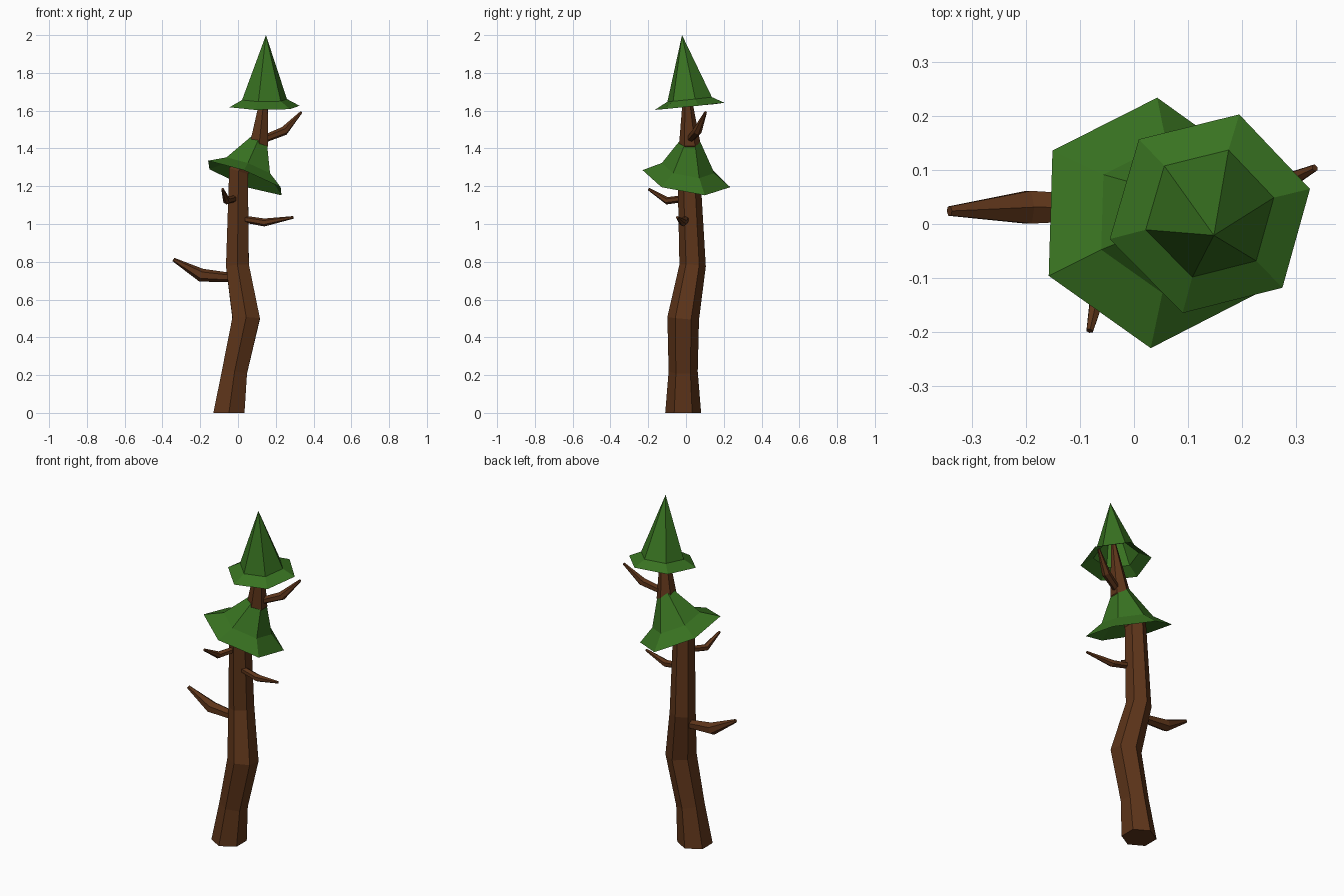
import bpy, bmesh, math
from mathutils import Vector

if "Cube" in bpy.data.objects:
    bpy.data.objects.remove(bpy.data.objects["Cube"])


def material(name, rgb):
    m = bpy.data.materials.new(name)
    m.diffuse_color = (*rgb, 1)
    m.use_nodes = True
    m.node_tree.nodes["Principled BSDF"].inputs["Base Color"].default_value = m.diffuse_color
    return m


bark = material("bark", (0.11, 0.035, 0.01))
needles = material("needles", (0.04, 0.17, 0.015))


def finish(name, bm, mat):
    bmesh.ops.recalc_face_normals(bm, faces=bm.faces)
    me = bpy.data.meshes.new(name)
    bm.to_mesh(me)
    bm.free()
    me.materials.append(mat)
    ob = bpy.data.objects.new(name, me)
    bpy.context.collection.objects.link(ob)
    return ob


def bridge(bm, a, b):
    n = len(a)
    for i in range(n):
        bm.faces.new((a[i], a[(i + 1) % n], b[(i + 1) % n], b[i]))


def tube(name, stations, ref, mat, start_dir=None):
    """Six-sided tapered tube through (x, y, z, radius) stations."""
    pts = [Vector(s[:3]) for s in stations]
    bm = bmesh.new()
    rings = []
    for i, p in enumerate(pts):
        t = Vector()
        if i > 0:
            t += (p - pts[i - 1]).normalized()
        if i < len(pts) - 1:
            t += (pts[i + 1] - p).normalized()
        if i == 0 and start_dir:
            t = Vector(start_dir)
        t.normalize()
        v = Vector(ref)
        v = (v - t * v.dot(t)).normalized()
        u = v.cross(t)
        r = stations[i][3]
        rings.append([bm.verts.new(p + r * (math.cos(a) * v + math.sin(a) * u))
                      for a in (k * math.pi / 3 for k in range(6))])
    for a, b in zip(rings, rings[1:]):
        bridge(bm, a, b)
    bm.faces.new(rings[0])
    bm.faces.new(rings[-1])
    return finish(name, bm, mat)


def foliage(name, rim, centre, inner, shift, apex, mat):
    """Open six-sided flared cone: rim, smaller inner ring, apex."""
    bm = bmesh.new()
    c = Vector(centre)
    outer = [bm.verts.new(p) for p in rim]
    ring = [bm.verts.new(c + (Vector(p) - c) * inner + Vector(shift)) for p in rim]
    tip = bm.verts.new(apex)
    bridge(bm, outer, ring)
    for i in range(6):
        bm.faces.new((ring[i], ring[(i + 1) % 6], tip))
    return finish(name, bm, mat)


# Crooked trunk, tapering into the top cone
tube("trunk", [(-0.048, -0.015, 0, 0.095), (-0.018, -0.015, 0.22, 0.077),
               (0.043, -0.015, 0.5, 0.084), (-0.003, 0.035, 0.78, 0.07),
               (0.003, 0.015, 1.28, 0.06), (0.113, 0.02, 1.43, 0.056),
               (0.15, 0.0, 1.78, 0.008)], (0, 1, 0), bark, (0, 0, 1))

# Bare branches
branches = {
    "left_branch": [(-0.02, 0.03, 0.715, 0.024), (-0.195, 0.031, 0.729, 0.035), (-0.342, 0.024, 0.812, 0.01)],
    "right_branch": [(0.02, 0.0, 1.028, 0.018), (0.14, -0.015, 1.008, 0.021), (0.293, -0.046, 1.035, 0.007)],
    "front_branch": [(-0.015, -0.01, 1.135, 0.018), (-0.06, -0.1, 1.123, 0.02), (-0.082, -0.198, 1.185, 0.007)],
    "upper_branch": [(0.13, 0.02, 1.447, 0.02), (0.245, 0.06, 1.493, 0.024), (0.335, 0.104, 1.592, 0.007)],
}
for name, stations in branches.items():
    tube(name, stations, (0, 0, 1), bark)

# Lower tilted foliage skirt
foliage("lower_foliage",
        [(0.043, 0.234, 1.195), (-0.151, 0.136, 1.29), (-0.158, -0.096, 1.335),
         (0.031, -0.23, 1.285), (0.226, -0.13, 1.195), (0.23, 0.1, 1.152)],
        (0.035, 0, 1.242), 0.6, (0.02, 0.01, 0.055), (0.143, 0.035, 1.525), needles)

# Top foliage cone
foliage("top_foliage",
        [(0.195, 0.203, 1.642), (0.009, 0.157, 1.635), (-0.045, -0.028, 1.618),
         (0.09, -0.165, 1.604), (0.275, -0.118, 1.608), (0.326, 0.065, 1.626)],
        (0.14, 0.02, 1.622), 0.64, (0, 0, 0.037), (0.148, -0.021, 2.0), needles)
